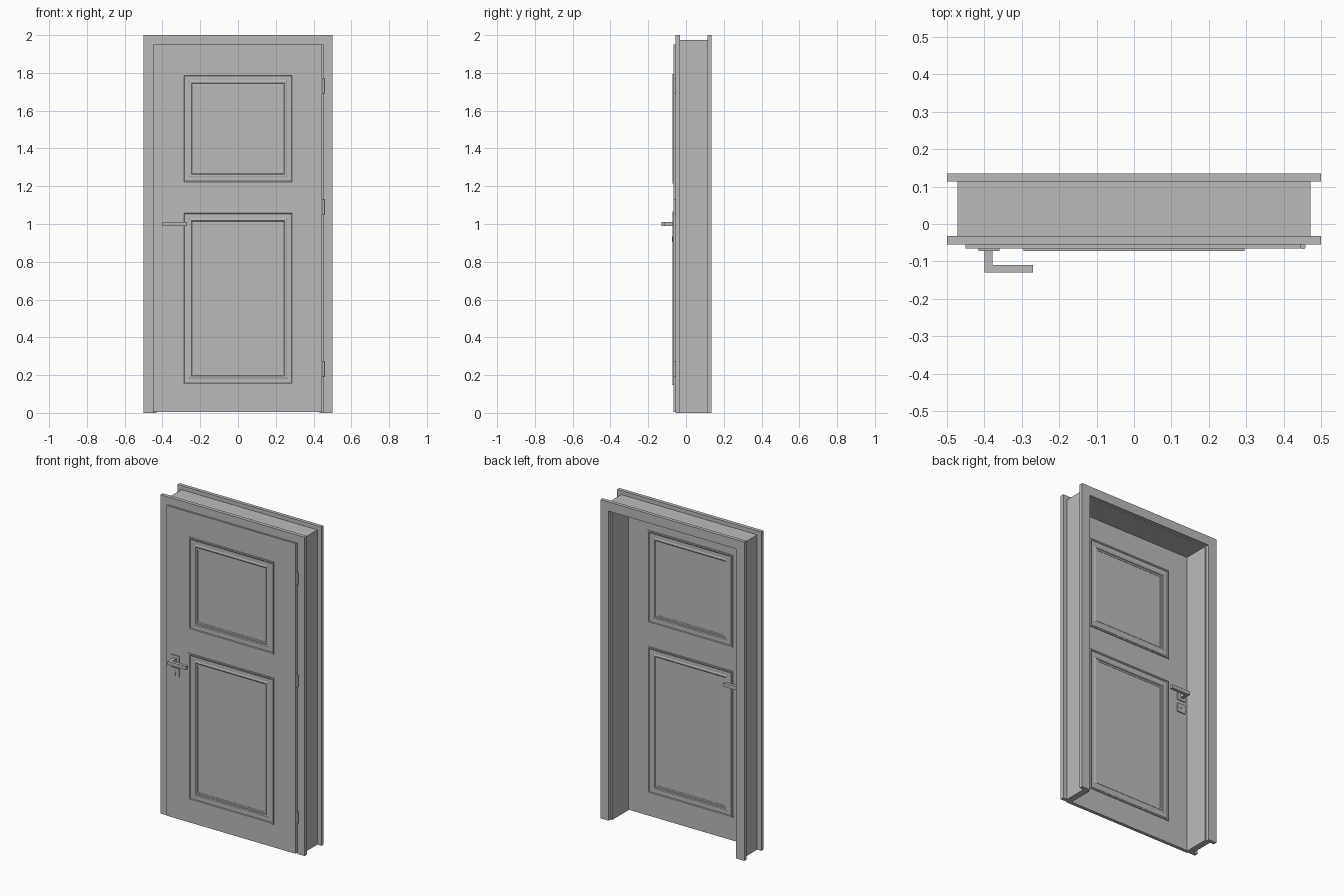
import bpy, bmesh
from mathutils import Matrix

cube = bpy.data.objects.get("Cube")
if cube:
    bpy.data.objects.remove(cube, do_unlink=True)

grey = bpy.data.materials.new("plain_grey")
grey.use_nodes = True
tone = (0.5, 0.5, 0.5, 1)
grey.diffuse_color = tone
grey.node_tree.nodes["Principled BSDF"].inputs["Base Color"].default_value = tone


def finish(name, bm):
    bmesh.ops.recalc_face_normals(bm, faces=bm.faces)
    mesh = bpy.data.meshes.new(name)
    bm.to_mesh(mesh)
    bm.free()
    mesh.materials.append(grey)
    obj = bpy.data.objects.new(name, mesh)
    bpy.context.collection.objects.link(obj)
    return obj


def box(name, x, y, z):
    """Box from (low, high) pairs."""
    bm = bmesh.new()
    bmesh.ops.create_cube(bm, size=1)
    for v in bm.verts:
        v.co = [pair[0] if c < 0 else pair[1] for c, pair in zip(v.co, (x, y, z))]
    return finish(name, bm)


def cylinder(name, centre, radius, length, axis="Z"):
    turn = Matrix.Rotation(1.5708, 4, "X") if axis == "Y" else Matrix()
    bm = bmesh.new()
    bmesh.ops.create_cone(bm, cap_ends=True, segments=16, radius1=radius,
                          radius2=radius, depth=length,
                          matrix=Matrix.Translation(centre) @ turn)
    obj = finish(name, bm)
    for p in obj.data.polygons:
        p.use_smooth = len(p.vertices) == 4
    return obj


def mitred_frame(name, half, z0, z1, profile, closed):
    """Sweep a closed (inset, y) profile round a rectangle, or round three
    sides of it when the frame is open at the floor."""
    bm = bmesh.new()
    rings = []
    for inset, y in profile:
        w, top = half - inset, z1 - inset
        low = z0 + inset if closed else z0
        rings.append([bm.verts.new(c) for c in
                      ((-w, y, low), (-w, y, top), (w, y, top), (w, y, low))])
    for k, ring in enumerate(rings):
        after = rings[(k + 1) % len(rings)]
        for i in range(4 if closed else 3):
            j = (i + 1) % 4
            bm.faces.new((ring[i], ring[j], after[j], after[i]))
    if not closed:
        for end in (0, 3):
            bm.faces.new([ring[end] for ring in rings])
    return finish(name, bm)


def rect(i0, i1, y0, y1):
    return [(i0, y0), (i0, y1), (i1, y1), (i1, y0)]


# Frame: two architraves joined by the lining
mitred_frame("front_architrave", 0.5, 0, 2, rect(0, 0.05, -0.055, -0.032), False)
mitred_frame("back_architrave", 0.5, 0, 2, rect(0, 0.058, 0.113, 0.135), False)
mitred_frame("frame_lining", 0.472, 0, 1.975, rect(0, 0.04, -0.045, 0.114), False)

# Door leaf
FRONT, BACK = -0.066, -0.045
box("door_leaf", (-0.45, 0.446), (FRONT, BACK), (0.004, 1.95))

# Moulding section: distance in from the rim, height above the leaf
section = [(0, -0.004), (0, 0.006), (0.008, 0.006), (0.012, 0.003),
           (0.036, 0.003), (0.04, 0.005), (0.048, 0.005), (0.052, 0.002),
           (0.062, 0.002), (0.062, -0.004)]

# Panels and furniture on both faces of the leaf
for side, face, out in (("front", FRONT, -1), ("back", BACK, 1)):

    def depth(a, b):
        return sorted((face + out * a, face + out * b))

    moulding = [(i, face + out * h) for i, h in section]
    mitred_frame(side + "_upper_moulding", 0.295, 1.215, 1.795, moulding, True)
    mitred_frame(side + "_lower_moulding", 0.295, 0.147, 1.066, moulding, True)

    # Square roses, keyhole cover and lever handle
    box(side + "_handle_rose", (-0.416, -0.36), depth(-0.002, 0.006), (0.972, 1.028))
    box(side + "_key_rose", (-0.416, -0.36), depth(-0.002, 0.006), (0.894, 0.95))
    cylinder(side + "_keyhole_cover", (-0.388, face + out * 0.006, 0.925),
             0.008, 0.003, "Y")
    box(side + "_keyhole_slot", (-0.391, -0.385), depth(0.005, 0.0075), (0.904, 0.925))
    box(side + "_handle_neck", (-0.4, -0.378), depth(0.005, 0.064), (0.989, 1.011))
    box(side + "_handle_lever", (-0.4, -0.27), depth(0.044, 0.064), (0.989, 1.011))

# Hinges
for label, z in (("lower", 0.232), ("middle", 1.09), ("upper", 1.73)):
    cylinder(label + "_hinge", (0.452, -0.06, z), 0.007, 0.078)
